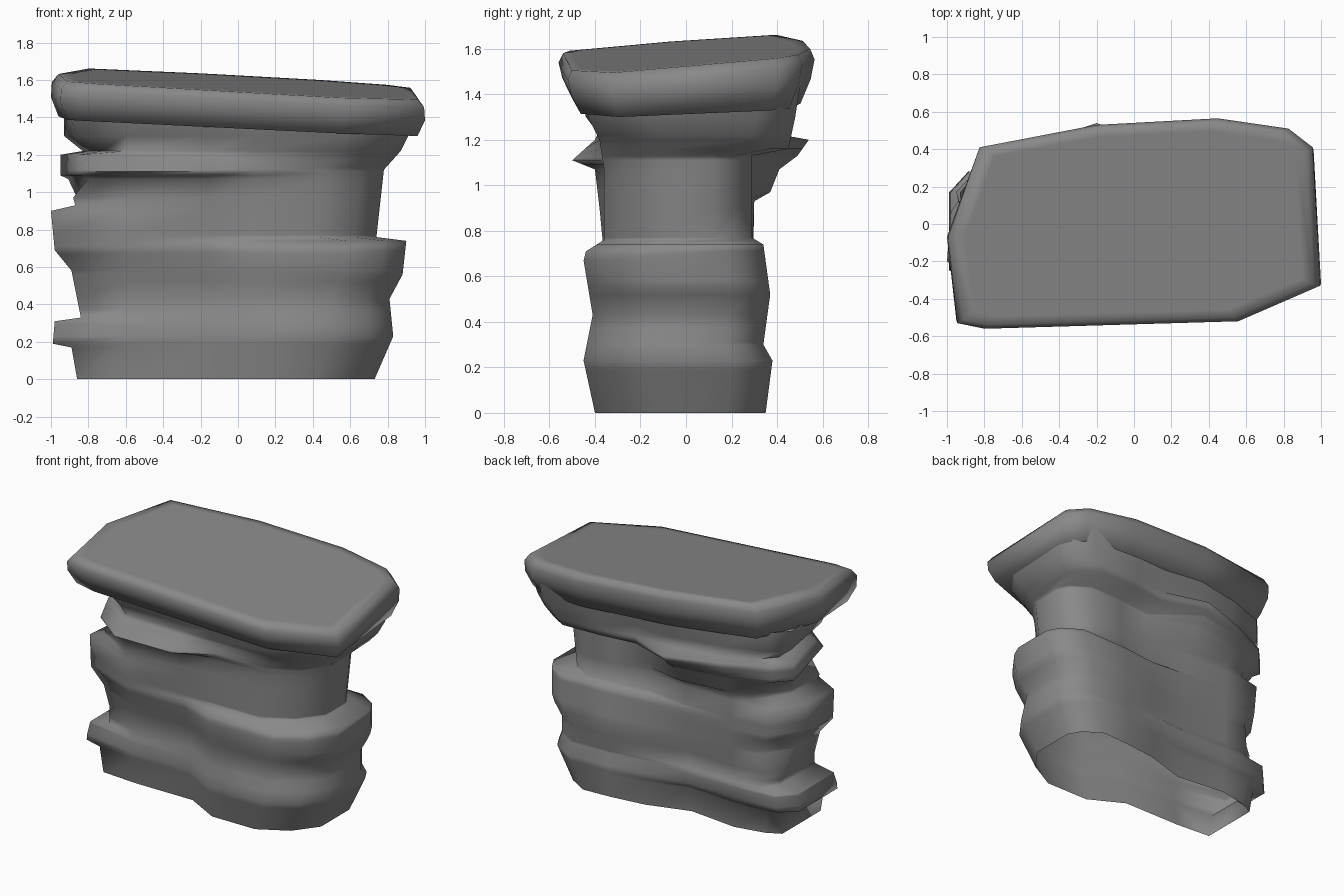
import bpy, bmesh, math

if "Cube" in bpy.data.objects:
    bpy.data.objects.remove(bpy.data.objects["Cube"])

stone = bpy.data.materials.new("dark_stone")
stone.diffuse_color = (.25, .25, .25, 1)
stone.use_nodes = True
stone.node_tree.nodes["Principled BSDF"].inputs["Base Color"].default_value = stone.diffuse_color


def lerp(profile, z):
    """Piecewise linear profile of (z, value) pairs."""
    for (z0, v0), (z1, v1) in zip(profile, profile[1:]):
        if z <= z1:
            return v0 + (v1 - v0) * (z - z0) / (z1 - z0)
    return profile[-1][1]


def loft(name, rings, angle, close):
    bm = bmesh.new()
    loops = [[bm.verts.new(p) for p in ring] for ring in rings]
    n = len(loops[0])
    for a, b in zip(loops, loops[1:]):
        for i in range(n):
            j = (i + 1) % n
            bm.faces.new((a[i], a[j], b[j], b[i]))
    if close:
        bm.faces.new(loops[0][::-1])
        bm.faces.new(loops[-1])
    me = bpy.data.meshes.new(name)
    bm.to_mesh(me)
    bm.free()
    me.materials.append(stone)
    ob = bpy.data.objects.new(name, me)
    bpy.context.collection.objects.link(ob)
    bpy.ops.object.select_all(action='DESELECT')
    ob.select_set(True)
    bpy.context.view_layer.objects.active = ob
    bpy.ops.object.shade_smooth_by_angle(angle=math.radians(angle))
    return ob


# Eroded rock body: outline profiles for each side, by height
left_x = [(0, -.86), (.17, -.89), (.19, -.99), (.31, -.98), (.33, -.84),
          (.58, -.89), (.69, -.98), (.9, -1), (.93, -.87), (1.07, -.91),
          (1.09, -.95), (1.2, -.95), (1.22, -.83), (1.3, -.93), (1.43, -.93)]
right_x = [(0, .73), (.23, .83), (.43, .81), (.56, .88), (.74, .9),
           (.76, .74), (1.12, .78), (1.22, .87), (1.3, .91), (1.43, .95)]
left_front = [(0, -.27), (.23, -.31), (.43, -.28), (.69, -.36), (.9, -.38),
              (1.07, -.40), (1.11, -.50), (1.2, -.40), (1.22, -.38),
              (1.3, -.44), (1.43, -.47)]
left_back = [(0, .22), (.17, .24), (.23, .30), (.31, .30), (.37, .25),
             (.69, .29), (.93, .30), (.97, .37), (1.07, .41), (1.13, .49),
             (1.2, .54), (1.22, .43), (1.43, .48)]
right_front = [(0, -.40), (.23, -.45), (.43, -.41), (.67, -.45), (.71, -.44),
               (.76, -.36), (1.07, -.36), (1.2, -.38), (1.3, -.43), (1.43, -.45)]
right_back = [(0, .35), (.23, .38), (.3, .34), (.52, .37), (.74, .34),
              (.77, .29), (1.13, .29), (1.16, .45), (1.3, .48), (1.43, .50)]
# Inward shift of the left corners, front and back
front_in = [(0, 0), (1.0, 0), (1.08, .12), (1.24, .1), (1.43, .02)]
back_in = [(0, 0), (.45, 0), (.6, .07), (1.0, .07), (1.08, 0), (1.43, 0)]


def body_ring(z):
    xl, xr, lf, lb, rf, rb, fi, bi = (lerp(p, z) for p in (
        left_x, right_x, left_front, left_back, right_front, right_back,
        front_in, back_in))
    chamfer = min(.18, .02 + .18 * z)
    flat = [(xl + fi, lf + chamfer), (-.6, lf), (-.16, lf), (.08, rf),
            (xr - .32, rf), (xr - .12, rf + .11), (xr, rf + .27),
            (xr, rb - .17), (xr - .05, rb - .08), (xr - .18, rb), (.35, rb - .01),
            (.1, rb - .04), (-.2, lb), (-.55, (lb + .24) / 2 + .03),
            (xl + .1 + bi, min(lb, .28)), (xl + bi * .3, .17 - 1.5 * bi)]
    return [(x, y, z) for x, y in flat]


levels = sorted({z for p in (left_x, right_x, left_front, left_back,
                             right_front, right_back) for z, _ in p})
loft("rock_body", [body_ring(z) for z in levels], 100, False)

# Tilted cap slab: one outline, lofted through bevelled rings
outline = [(-.95, -.53), (-.8, -.56), (.56, -.52), (1, -.33), (.96, .41),
           (.83, .51), (.45, .565), (-.2, .53), (-.83, .41), (-1, -.07)]


def cap_ring(t, sx, sy):
    ring = []
    for x, y in outline:
        x, y = x * sx, y * sy
        low = 1.36 - .05 * x + .04 * y
        high = 1.58 - .06 * x + .085 * y
        ring.append((x, y, low + (high - low) * t))
    return ring


loft("cap_slab", [cap_ring(*r) for r in
                  [(0, .96, .89), (.45, 1, .97), (.8, .995, 1),
                   (1, .96, .965), (1, .9, .88)]], 100, True)
